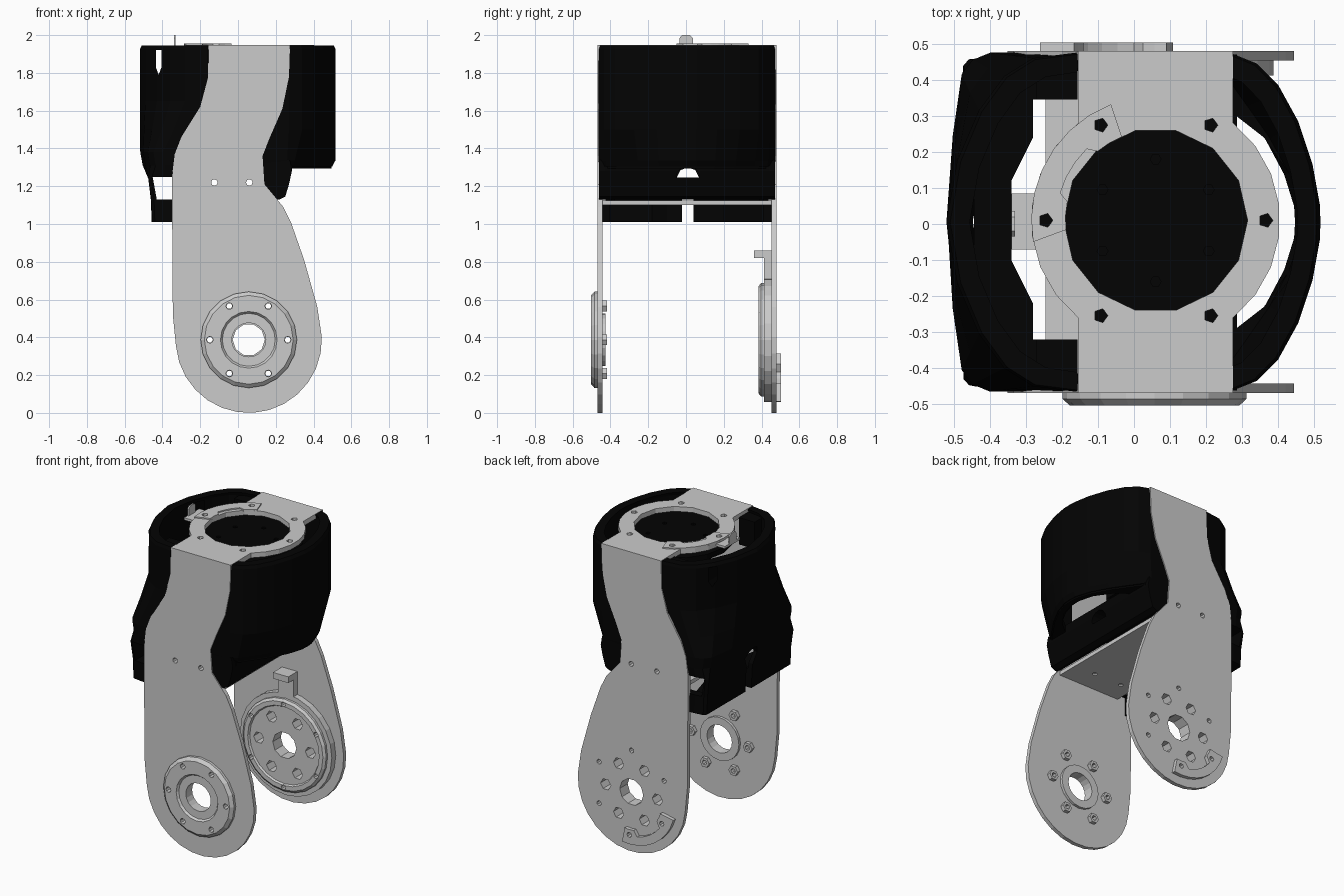
import bpy, bmesh
from math import cos, sin, radians

if "Cube" in bpy.data.objects:
    bpy.data.objects.remove(bpy.data.objects["Cube"])

HUB = (0.057, 0.387)      # lower joint centre in x, z
TOP = (0.06, 0.01)        # upper joint centre in x, y
YC = 0.005
black = bpy.data.materials.new("black_plastic")
black.diffuse_color = (0.001, 0.001, 0.001, 1)
black.use_nodes = True
black.node_tree.nodes["Principled BSDF"].inputs["Base Color"].default_value = black.diffuse_color


def arc(c, r, a0, a1, n):
    return [(c[0] + r * cos(radians(a0 + (a1 - a0) * i / n)),
             c[1] + r * sin(radians(a0 + (a1 - a0) * i / n))) for i in range(n + 1)]


def disc(c, r, n=12, start=0):
    return arc(c, r, start, start + 360, n)[:-1]


def around(c, r, start=0):
    return disc(c, r, 6, start)


def rect(u0, u1, v0, v1):
    return [(u0, v0), (u1, v0), (u1, v1), (u0, v1)]


def place(u, v, w, axis):
    return {'z': (u, v, w), 'y': (u, w, v), 'x': (w, u, v)}[axis]


def loft(bm, loops, closed=False):
    rings = [[bm.verts.new(p) for p in lp] for lp in loops]
    n = len(rings[0])
    pairs = list(zip(rings, rings[1:])) + ([(rings[-1], rings[0])] if closed else [])
    for a, b in pairs:
        for i in range(n):
            bm.faces.new((a[i], a[(i + 1) % n], b[(i + 1) % n], b[i]))
    if not closed:
        bm.faces.new(rings[0])
        bm.faces.new(rings[-1])


def finish(bm, name, mat=None):
    bmesh.ops.recalc_face_normals(bm, faces=bm.faces)
    me = bpy.data.meshes.new(name)
    bm.to_mesh(me)
    bm.free()
    ob = bpy.data.objects.new(name, me)
    bpy.context.collection.objects.link(ob)
    if mat:
        me.materials.append(mat)
    return ob


def prisms(name, items, mat=None):
    """Each item: outline, start, end, axis."""
    bm = bmesh.new()
    for pts, a, b, axis in items:
        loft(bm, [[place(u, v, w, axis) for u, v in pts] for w in (a, b)])
    return finish(bm, name, mat)


def lathes(name, profile, centres, axis, n):
    """Spin a closed (radius, height) profile round each centre."""
    bm = bmesh.new()
    for c in centres:
        loft(bm, [[place(u, v, w, axis) for u, v in disc(c, r, n)] for r, w in profile], True)
    return finish(bm, name)


def cut(ob, items):
    tool = prisms("cutter", items)
    tool.hide_render = True
    mod = ob.modifiers.new("cut", 'BOOLEAN')
    mod.operation, mod.solver, mod.object = 'DIFFERENCE', 'EXACT', tool
    bpy.context.view_layer.objects.active = ob
    bpy.ops.object.modifier_apply(modifier=mod.name)
    bpy.data.objects.remove(tool)


def mirrored(half):
    return half + [(x, -y) for x, y in reversed(half) if y > 0]


def shell(name, levels, t):
    """Curved wall lofted through (z, half plan, x scale, y scale), mirrored in y."""
    k = 1 - t / 0.47
    bm = bmesh.new()
    loops = []
    for z, half, sx, sy in levels:
        plan = [(x * sx, y * sy) for x, y in mirrored(half)]
        loops.append([(x, YC + y, z) for x, y in plan]
                     + [(x * (k if abs(x) > 0.2 else 1), YC + y * k, z) for x, y in reversed(plan)])
    loft(bm, loops)
    return finish(bm, name, black)


# Side plates
side = [(-0.155, 1.935), (-0.16, 1.77), (-0.2, 1.62), (-0.3, 1.46), (-0.335, 1.37), (-0.35, 1.25),
        (-0.345, 0.52)] + arc(HUB, 0.387, 185, 362, 14) + [
        (0.42, 0.56), (0.35, 0.81), (0.28, 1.01), (0.24, 1.09), (0.14, 1.21), (0.13, 1.36),
        (0.165, 1.45), (0.235, 1.61), (0.27, 1.78), (0.275, 1.935)]
screws = [(disc((x, 1.22), 0.017, 8), -0.6, 0.6, 'y') for x in (-0.125, 0.06)]
front_holes = [(disc(c, 0.018, 8), -0.6, -0.3, 'y') for c in around(HUB, 0.206)]
back_holes = ([(disc(HUB, 0.085, 10), 0.3, 0.6, 'y')]
              + [(disc(c, 0.037, 6), 0.3, 0.6, 'y') for c in around(HUB, 0.186)]
              + [(disc(c, 0.016, 8), 0.3, 0.6, 'y') for c in around(HUB, 0.27, 30)])
front_plate = prisms("front_side_plate", [(side, -0.468, -0.442, 'y')])
cut(front_plate, screws + front_holes + [(disc(HUB, 0.12), -0.6, -0.3, 'y')])
back_plate = prisms("back_side_plate", [(side, 0.453, 0.479, 'y')])
cut(back_plate, screws + back_holes)

# Top bridge plate with round mounting flange
bridge = ([(-0.155, -0.468), (0.275, -0.468)] + arc(TOP, 0.345, -51.5, 51.5, 7)
          + [(0.275, 0.479), (-0.155, 0.479)] + arc(TOP, 0.345, 128.5, 231.5, 7))
top_plate = prisms("top_plate", [(bridge, 1.915, 1.947, 'z')])
top_holes = [(disc(c, 0.02, 5), 1.88, 2.1, 'z') for c in around(TOP, 0.305)]
cut(top_plate, top_holes + [(disc(TOP, 0.255, 14), 1.8, 2.1, 'z')])

# Upper stop arc and its hook
stop = prisms("upper_stop_arc",
              [(arc(TOP, 0.345, 111, 190, 7) + arc(TOP, 0.25, 186, 168, 2) + arc(TOP, 0.275, 164, 134, 3)
                + arc(TOP, 0.25, 130, 112, 2), 1.94, 1.955, 'z')])
cut(stop, top_holes)
prisms("upper_stop_hook", [(rect(-0.34, -0.27, -0.07, 0.085), 1.925, 1.94, 'z'),
                           ([(-0.034, 1.93), (0.036, 1.93), (0.036, 1.985), (0.02, 2.0),
                             (-0.02, 2.0), (-0.034, 1.985)], -0.34, -0.33, 'x')])

# Motor face seen inside the flange
motor = prisms("motor_face", [(disc(TOP, 0.335, 16), 1.85, 1.885, 'z')], black)
cut(motor, [(disc(c, 0.015, 6), 1.87, 2.1, 'z') for c in around(TOP, 0.17, 30)])

# Front bearing hub with nuts on the inside
hub = lathes("front_hub", [(0.09, -0.425), (0.14, -0.425), (0.14, -0.45), (0.255, -0.45),
                           (0.255, -0.485), (0.235, -0.503), (0.15, -0.503), (0.14, -0.49),
                           (0.09, -0.49)], [HUB], 'y', 20)
cut(hub, front_holes)
lathes("hub_nuts", [(0.016, -0.443), (0.033, -0.443), (0.033, -0.418), (0.016, -0.418)],
       around(HUB, 0.206), 'y', 6)

# Back rotor on the inside, with hooked tab
rotor = lathes("back_rotor", [(0.06, 0.455), (0.06, 0.397), (0.25, 0.397), (0.257, 0.385),
                              (0.285, 0.385), (0.3, 0.397), (0.3, 0.412), (0.33, 0.412),
                              (0.33, 0.455)], [HUB], 'y', 24)
cut(rotor, back_holes)
prisms("rotor_tab", [([(0.454, 0.69), (0.412, 0.69), (0.412, 0.82), (0.36, 0.82),
                       (0.36, 0.86), (0.454, 0.86)], 0.0, 0.11, 'x')])

# Lower stop arc on the outside of the back plate
low = prisms("lower_stop_arc",
             [(arc(HUB, 0.33, 196, 279, 8) + arc(HUB, 0.235, 278, 262, 2)
               + arc(HUB, 0.275, 258, 218, 4) + arc(HUB, 0.235, 213, 198, 2), 0.475, 0.503, 'y')])
cut(low, [(disc(c, 0.016, 8), 0.4, 0.6, 'y') for c in around(HUB, 0.27, 30)])

# Cross shelf with upturned flanges
shelf = prisms("cross_shelf", [([(-0.443, 1.3), (-0.443, 1.1), (0.454, 1.1), (0.454, 1.3),
                                 (0.435, 1.3), (0.435, 1.125), (-0.424, 1.125), (-0.424, 1.3)],
                                -0.245, 0.13, 'x'),
                               (rect(0.13, 0.2, -0.443, 0.454), 1.1, 1.125, 'z')])
cut(shelf, screws + [(disc((x, y), 0.015, 8), 1.0, 1.11, 'z') for x in (-0.15, 0.05) for y in (-0.3, 0.3)])

# Right cover: curved wall, floor, lower lip and side cheeks
half_r = [(0.13, 0.468), (0.27, 0.468), (0.34, 0.44), (0.4, 0.38), (0.455, 0.28),
          (0.495, 0.16), (0.515, 0.05), (0.517, 0.0)]
low_r = [(0.13, 0.468), (0.26, 0.466), (0.3, 0.43), (0.35, 0.36), (0.42, 0.26),
         (0.48, 0.15), (0.512, 0.05), (0.515, 0.0)]
shell("right_cover", [(1.305, low_r, 0.97, 0.99), (1.335, low_r, 1, 1), (1.5, half_r, 1, 1),
                      (1.925, half_r, 1, 1), (1.945, half_r, 0.98, 0.99)], 0.05)
half_in = [(0.2, 0.34), (0.27, 0.305), (0.36, 0.235), (0.43, 0.135), (0.46, 0.03)]
inner_r = [(x, -y) for x, y in half_in] + half_in[::-1]
prisms("right_cover_floor", [([(x * 0.96, YC + y * 0.97) for x, y in mirrored(low_r)]
                              + [(x, YC + y) for x, y in inner_r], 1.295, 1.34, 'z')], black)
lip_bottom = [(0.285, 1.28), (0.27, 1.21), (0.25, 1.145), (0.22, 1.13), (0.2, 1.13)]
lip = prisms("right_cover_lip", [([(0.2, 1.34), (0.285, 1.34)] + lip_bottom, -0.43, 0.44, 'y')], black)
cut(lip, [(arc((0.01, 1.245), 0.062, 0, 180, 8), 0.0, 0.5, 'x')])
cheek = [(0.11, 1.34), (0.275, 1.34)] + lip_bottom + [(0.11, 1.22)]
prisms("right_cover_cheeks", [(cheek, -0.461, -0.42, 'y'), (cheek, 0.43, 0.47, 'y')], black)

# Left cover: round at the top, squarer below, with slot, corner windows and split
round_l = [(-0.16, 0.47), (-0.28, 0.455), (-0.36, 0.405), (-0.43, 0.31), (-0.49, 0.17), (-0.52, 0.0)]
square_l = [(-0.16, 0.47), (-0.4, 0.47), (-0.45, 0.45), (-0.48, 0.41), (-0.505, 0.24), (-0.52, 0.0)]
base_l = [(-0.16, 0.455), (-0.38, 0.455), (-0.44, 0.447), (-0.455, 0.43), (-0.456, 0.24), (-0.457, 0.0)]
left = shell("left_cover", [(1.01, base_l, 1, 1), (1.13, base_l, 1.01, 1), (1.24, base_l, 1.04, 1.01),
                            (1.31, square_l, 0.97, 1), (1.38, square_l, 0.995, 1),
                            (1.5, [((a + c) / 2, (b + d) / 2) for (a, b), (c, d) in zip(round_l, square_l)], 1, 1),
                            (1.65, round_l, 1, 1), (1.925, round_l, 1, 1), (1.945, round_l, 0.98, 0.99)], 0.05)
inner_l = [(-0.16, -0.32), (-0.28, -0.32), (-0.28, -0.22), (-0.34, -0.1), (-0.34, 0.12),
           (-0.28, 0.24), (-0.28, 0.345), (-0.16, 0.345)]
base_plan = [(x * 0.97, YC + y * 0.97) for x, y in mirrored(base_l)] + inner_l
prisms("left_cover_ledge", [(base_plan, 1.305, 1.34, 'z')], black)
block = prisms("left_cover_base", [([(min(x, -0.3), y) for x, y in base_plan[1:10]]
                                    + [(-0.3, -0.18), (-0.34, -0.1), (-0.34, 0.12), (-0.3, 0.2)],
                                    1.012, 1.125, 'z')], black)
cut(left, [([(-0.452, 1.25), (-0.43, 1.13), (-0.1, 1.13), (-0.1, 1.25)], -0.6, 0.6, 'y'),
           ([(-0.435, 1.92), (-0.435, 1.83), (-0.42, 1.79), (-0.405, 1.83), (-0.405, 1.92)], -0.6, 0.6, 'y'),
           (rect(-0.3, -0.1, -0.6, 0.6), 0.9, 1.129, 'z')])
slit = [([(-0.02, 0.9), (0.04, 0.9), (0.04, 1.17), (0.072, 1.24), (0.05, 1.285), (0.01, 1.3),
          (-0.03, 1.285), (-0.052, 1.24), (-0.02, 1.17)], -0.7, -0.2, 'x')]
for ob in (left, block):
    cut(ob, slit)
prisms("left_cover_corners", [(rect(-0.27, -0.157, 0.345, 0.44), 1.75, 1.925, 'z'),
                              (rect(-0.27, -0.157, -0.43, -0.32), 1.75, 1.925, 'z')], black)
